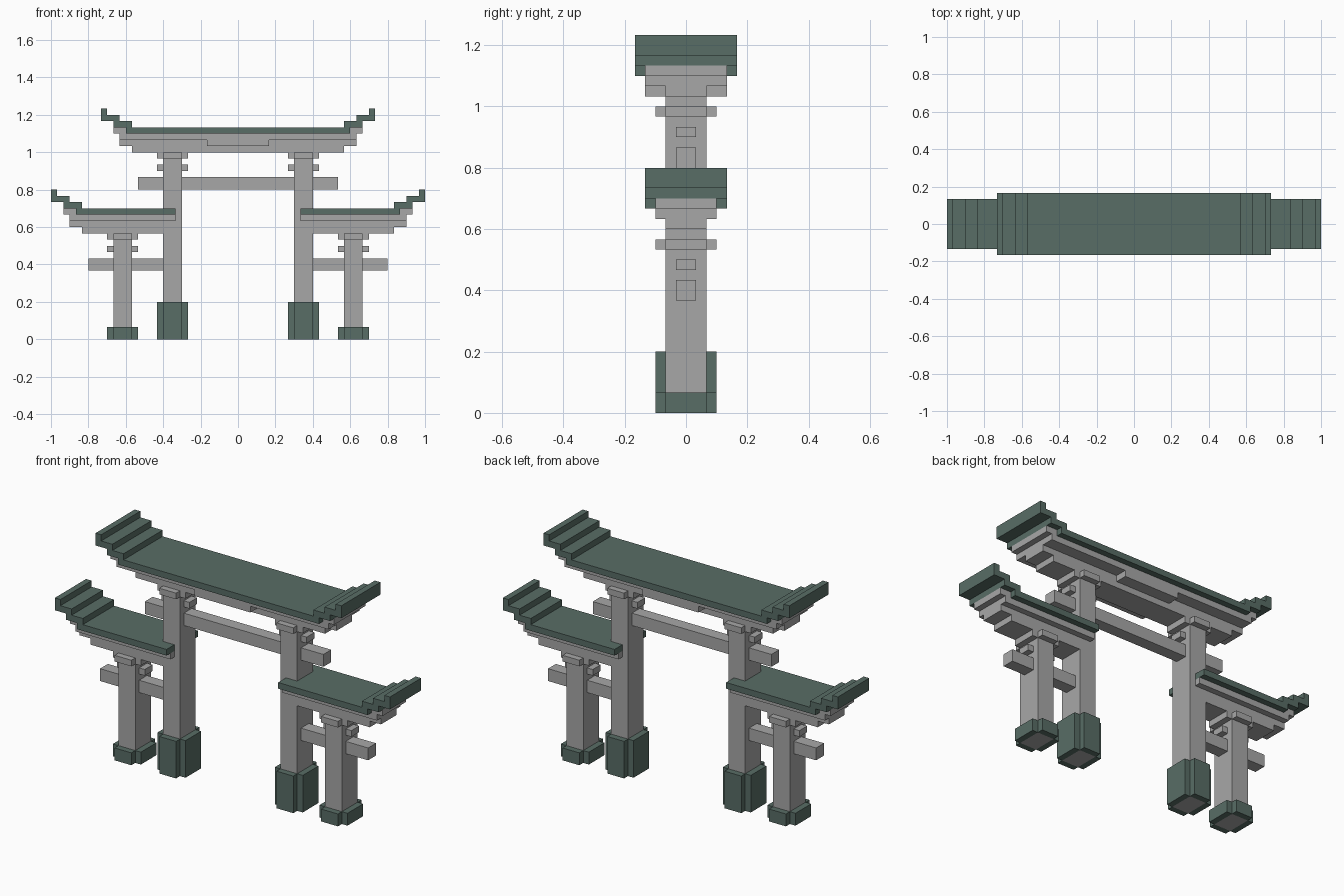
import bpy
import bmesh

U = 1 / 30  # building module

cube = bpy.data.objects.get("Cube")
if cube:
    bpy.data.objects.remove(cube, do_unlink=True)


def make_material(name, rgb):
    mat = bpy.data.materials.new(name)
    mat.use_nodes = True
    mat.diffuse_color = (*rgb, 1)
    bsdf = next(n for n in mat.node_tree.nodes if n.type == 'BSDF_PRINCIPLED')
    bsdf.inputs["Base Color"].default_value = (*rgb, 1)
    return mat


STONE = make_material("grey stone", (0.39, 0.39, 0.39))
GREEN = make_material("dark green", (0.098, 0.153, 0.133))


def add_prism(bm, profile, y0, y1):
    """Extrude an x-z outline from y0 to y1."""
    face = bm.faces.new([bm.verts.new((x * U, y0 * U, z * U)) for x, z in profile])
    grown = bmesh.ops.extrude_face_region(bm, geom=[face])["geom"]
    verts = [v for v in grown if isinstance(v, bmesh.types.BMVert)]
    bmesh.ops.translate(bm, verts=verts, vec=(0, (y1 - y0) * U, 0))


def build(name, mat, prisms):
    bm = bmesh.new()
    for profile, y0, y1 in prisms:
        add_prism(bm, profile, y0, y1)
    bmesh.ops.recalc_face_normals(bm, faces=bm.faces)
    mesh = bpy.data.meshes.new(name)
    bm.to_mesh(mesh)
    bm.free()
    mesh.materials.append(mat)
    obj = bpy.data.objects.new(name, mesh)
    bpy.context.collection.objects.link(obj)
    return obj


def box(x0, x1, y0, y1, z0, z1):
    return [(x0, z0), (x1, z0), (x1, z1), (x0, z1)], y0, y1


def flip(prisms, side):
    return [([(x * side, z) for x, z in p], y0, y1) for p, y0, y1 in prisms]


def collar(x0, x1, z0, z1):
    """Four plates wrapped round a post, leaving open corners."""
    return [box(x0 - 1, x0, -2, 2, z0, z1), box(x1, x1 + 1, -2, 2, z0, z1),
            box(x0, x1, -3, -2, z0, z1), box(x0, x1, 2, 3, z0, z1)]


def upturned_end(e, b):
    """Stepped outline of a roof tip, from underside to top."""
    return [(e - 4, b), (e - 4, b + 1), (e - 2, b + 1), (e - 2, b + 2),
            (e, b + 2), (e, b + 4), (e - 1, b + 4), (e - 1, b + 3),
            (e - 3, b + 3), (e - 3, b + 2), (e - 5, b + 2), (e - 5, b + 1)]


def beam_end(e, b):
    return [(e - 5, b - 3), (e - 5, b - 2), (e - 3, b - 2), (e - 3, b - 1)]


def board_end(e, b):
    return [(e - 3, b - 1), (e - 3, b), (e - 2, b), (e - 2, b + 1), (e - 4, b + 1), (e - 4, b)]


def symmetric(points):
    return points + [(-x, z) for x, z in reversed(points)]


def one_ended(points, inner):
    return points + [(inner, points[-1][1]), (inner, points[0][1])]


# Central roof and its supporting timbers
END, BASE = 22, 33
build("main_roof", GREEN, [(symmetric(upturned_end(END, BASE)), -5, 5)])
build("main_roof_board", STONE, [(symmetric(board_end(END, BASE)), -4, 4)])
build("main_lintel", STONE, [(symmetric(beam_end(END, BASE)), -2, 2)])
build("centre_block", STONE, [box(-5, 5, -4, 4, BASE - 2, BASE - 1)])
build("main_tie_beam", STONE, [box(-16, 16, -1, 1, 24, 26)])

for side, label in ((1, "left"), (-1, "right")):
    # Posts with base, cap and cross peg
    for kind, x0, x1, top, base_top in (("main", 9, 12, 30, 6), ("wing", 17, 20, 17, 2)):
        parts = (("post", STONE, [box(x0, x1, -2, 2, 0, top)]),
                 ("base", GREEN, collar(x0, x1, 0, base_top)),
                 ("cap", STONE, collar(x0, x1, top - 1, top)),
                 ("peg", STONE, [box(x0 - 1, x1 + 1, -1, 1, top - 3, top - 2)]))
        for part, mat, prisms in parts:
            build(f"{label}_{kind}_{part}", mat, flip(prisms, side))

    # Lower wing roof and its timbers
    e, b, inner = 30, 20, 10
    wing = (("roof", GREEN, [(one_ended(upturned_end(e, b), inner), -4, 4)]),
            ("roof_board", STONE, [(one_ended(board_end(e, b), inner), -3, 3)]),
            ("lintel", STONE, [(one_ended(beam_end(e, b), inner), -2, 2)]),
            ("tie_beam", STONE, [box(11, 24, -1, 1, 11, 13)]))
    for part, mat, prisms in wing:
        build(f"{label}_wing_{part}", mat, flip(prisms, side))
